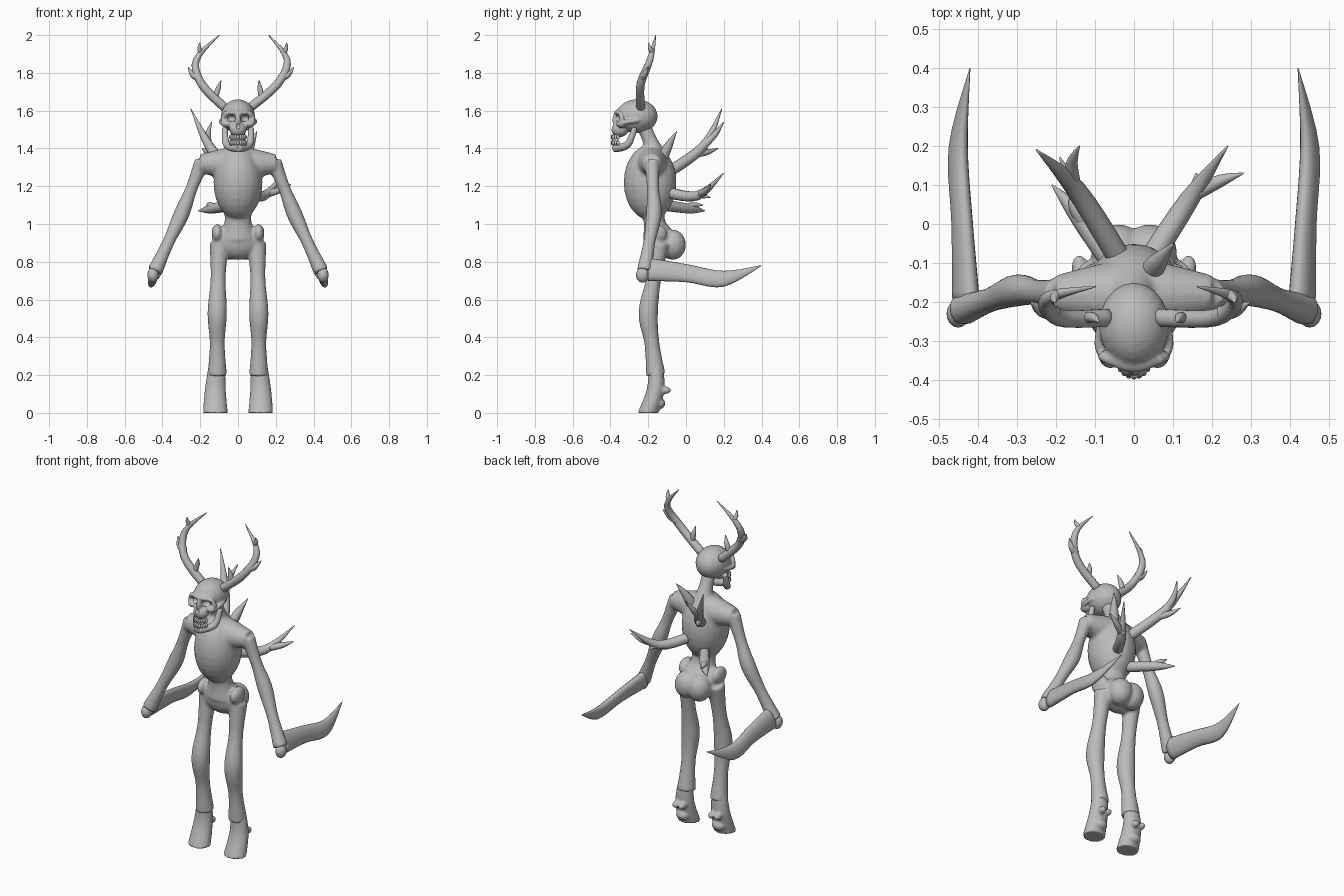
import bpy, bmesh, math
from mathutils import Vector, Matrix
from mathutils.geometry import interpolate_bezier

default_cube = bpy.data.objects.get("Cube")
if default_cube:
    bpy.data.objects.remove(default_cube)

material = bpy.data.materials.new("bone grey")
material.use_nodes = True
grey = (.5, .5, .5, 1)
material.diffuse_color = grey
material.node_tree.nodes["Principled BSDF"].inputs["Base Color"].default_value = grey

X, Y, Z = Matrix.Identity(3)
SIDES = {"left": 1, "right": -1}
TIP = .002


def finish(name, bm):
    """Turn a bmesh into a smooth grey object."""
    bmesh.ops.recalc_face_normals(bm, faces=bm.faces)
    for face in bm.faces:
        face.smooth = True
    mesh = bpy.data.meshes.new(name)
    bm.to_mesh(mesh)
    bm.free()
    mesh.materials.append(material)
    ob = bpy.data.objects.new(name, mesh)
    bpy.context.collection.objects.link(ob)
    return ob


def smooth_path(points, steps=6):
    """Pass a smooth curve through a few points."""
    points = [Vector(p) for p in points]
    last = len(points) - 1
    slopes = [(points[min(i + 1, last)] - points[max(i - 1, 0)]) / 6 for i in range(last + 1)]
    path = [points[0]]
    for i in range(last):
        a, b = points[i], points[i + 1]
        path += interpolate_bezier(a, a + slopes[i], b - slopes[i + 1], b, steps)[1:]
    return path


def loft(name, points, radii, side=1, ref=Y, tangent=None, flat=1, sides=16):
    """Skin rings of changing radius along a path; flat squashes the rings."""
    path = smooth_path(points)
    sizes = [max(v.x, TIP) for v in smooth_path([(r, 0, 0) for r in radii])]
    bm, rings = bmesh.new(), []
    for i, centre in enumerate(path):
        along = tangent or path[min(i + 1, len(path) - 1)] - path[max(i - 1, 0)]
        u = ref.cross(along).normalized()
        v = along.cross(u).normalized() * flat
        ring = []
        for k in range(sides):
            angle = math.tau * k / sides
            co = centre + (u * math.cos(angle) + v * math.sin(angle)) * sizes[i]
            ring.append(bm.verts.new((co.x * side, co.y, co.z)))
        rings.append(ring)
    for low, high in zip(rings, rings[1:]):
        for k in range(sides):
            bm.faces.new((low[k - 1], low[k], high[k], high[k - 1]))
    bm.faces.new(rings[0])
    bm.faces.new(rings[-1])
    return finish(name, bm)


def limb(name, joints, thick, thin, side):
    """A limb that swells at its joints and narrows between them."""
    points = [Vector(joints[0])]
    for joint in joints[1:]:
        points += [points[-1].lerp(Vector(joint), .5), Vector(joint)]
    return loft(name, points, [thin if i % 2 else thick for i in range(len(points))], side)


def ball(name, centre, radii, side=1):
    x, y, z = centre
    bm = bmesh.new()
    bmesh.ops.create_uvsphere(bm, u_segments=20, v_segments=14, radius=1, matrix=Matrix.LocRotScale(
        Vector((x * side, y, z)), None, Vector(radii)))
    return finish(name, bm)


def tine(points, radius, ref=Y):
    """A horn that tapers to a point."""
    radii = [radius * (1 - .6 * (i / (len(points) - 1)) ** 2) for i in range(len(points))]
    return loft("tine", points, radii[:-1] + [TIP], ref=ref, sides=10)


def apply(ob, kind, **settings):
    bpy.context.view_layer.objects.active = ob
    modifier = ob.modifiers.new(kind, kind)
    for key, value in settings.items():
        setattr(modifier, key, value)
    bpy.ops.object.modifier_apply(modifier=modifier.name)


def join(name, parts):
    bpy.ops.object.select_all(action='DESELECT')
    for part in parts:
        part.select_set(True)
    bpy.context.view_layer.objects.active = parts[0]
    bpy.ops.object.join()
    parts[0].name = name
    return parts[0]


def fuse(name, parts, voxel, soften):
    """Blend overlapping volumes into one organic skin."""
    ob = join(name, parts)
    apply(ob, 'REMESH', mode='VOXEL', voxel_size=voxel, use_smooth_shade=True)
    apply(ob, 'SMOOTH', factor=.5, iterations=soften)
    return ob


# Body: chest, shoulders, waist, pelvis, neck and limbs in one skin
body = [
    ball("chest", (0, -.19, 1.22), (.13, .14, .2)),
    loft("shoulder_yoke", [(-.2, -.18, 1.32), (0, -.18, 1.32), (.2, -.18, 1.32)], (.05, .09, .05), ref=Z),
    loft("waist", [(0, -.18, 1.15), (0, -.17, 1.03), (0, -.15, .93)], (.1, .07, .1), flat=.8),
    ball("pelvis", (0, -.14, .91), (.12, .08, .1)),
    loft("neck", [(0, -.17, 1.36), (0, -.19, 1.44), (0, -.24, 1.55)], (.07, .04, .04)),
]
for side in SIDES.values():
    body += [
        ball("buttock", (.04, -.07, .89), (.07, .07, .08), side),
        ball("hip_crest", (.11, -.16, .95), (.03, .06, .05), side),
        limb("arm", [(.19, -.18, 1.33), (.3, -.17, 1.05), (.44, -.22, .75)], .042, .032, side),
        limb("leg", [(.1, -.14, .9), (.11, -.2, .53), (.11, -.16, .2)], .052, .04, side),
    ]
fuse("body", body, .009, 5)

for tag, side in SIDES.items():
    # Hoof with a heel and two dewclaws
    hoof = [loft("hoof", [(.11, -.16, .27), (.12, -.16, .13), (.12, -.2, 0)], (.043, .055, .066),
                 side, tangent=Z, flat=.85),
            ball("heel", (.12, -.14, .05), (.04, .03, .03), side)]
    hoof += [ball("dewclaw", (x, -.11, .12), (.02, .03, .02), side) for x in (.1, .14)]
    fuse(tag + "_hoof", hoof, .007, 2)

    # Curved blade swept back from the hand
    blade = [loft("blade", [(.43, -.2, .76), (.44, 0, .74), (.45, .2, .71), (.42, .4, .78)],
                  (.064, .05, .044, TIP), side, ref=Vector((1, 0, .3)), tangent=Y, flat=.5),
             ball("hand", (.45, -.23, .73), (.03, .035, .04), side)]
    join(tag + "_blade", blade)

# Skull: cranium, brow, cheeks and upper jaw
skull = [ball("cranium", (0, -.26, 1.57), (.09, .11, .09)),
         ball("brow", (0, -.34, 1.59), (.07, .04, .02)),
         ball("nose_bridge", (0, -.37, 1.55), (.015, .02, .04)),
         ball("upper_jaw", (0, -.35, 1.5), (.045, .045, .04))]
for side in SIDES.values():
    skull += [ball("cheekbone", (.06, -.34, 1.53), (.03, .03, .02), side),
              loft("cheek_arch", [(.07, -.35, 1.53), (.09, -.31, 1.54), (.08, -.25, 1.55)],
                   (.014, .012, .014), side, ref=Z),
              loft("eye_rim", [(.06, -.35, 1.59), (.08, -.34, 1.56), (.07, -.35, 1.53)],
                   (.014, .012, .014), side)]
skull = fuse("skull", skull, .006, 2)

# Eye sockets and nose hollow
cutters = [ball("socket_cutter", (.037, -.37, 1.56), (.025, .04, .02), side) for side in SIDES.values()]
cutters.append(ball("nose_cutter", (0, -.4, 1.52), (.014, .02, .02)))
for cutter in cutters:
    cutter.hide_render = True
    apply(skull, 'BOOLEAN', operation='DIFFERENCE', object=cutter)
    bpy.data.objects.remove(cutter)
bpy.ops.object.select_all(action='DESELECT')
skull.select_set(True)
bpy.ops.object.shade_smooth_by_angle(angle=.8)

# Open lower jaw and two curved rows of teeth
fuse("lower_jaw", [loft("jaw_half", [(.07, -.27, 1.51), (.06, -.31, 1.42), (0, -.38, 1.4)],
                        (.015, .02, .022), side, ref=X) for side in SIDES.values()], .006, 2)
teeth = []
for height in (1.46, 1.43):
    for i in range(-4, 5):
        angle = i / 3
        spot = (.04 * math.sin(angle), -.35 - .04 * math.cos(angle), height)
        teeth.append(ball("tooth", spot, (.008, .008, .014)))
join("teeth", teeth)

# Antlers: a main beam and three tines each, both swaying a little to the left
antler = [([(.06, -.24, 1.61), (.2, -.24, 1.74), (.24, -.19, 1.87), (.13, -.16, 2)], .024),
          ([(.21, -.23, 1.77), (.25, -.22, 1.79), (.28, -.2, 1.83)], .02),
          ([(.22, -.18, 1.91), (.23, -.19, 1.93), (.23, -.2, 1.96)], .013),
          ([(.12, -.24, 1.68), (.11, -.24, 1.72), (.1, -.25, 1.76)], .015)]
for tag, side in SIDES.items():
    join(tag + "_antler", [
        tine([(side * x + .09 * (z - 1.65), y, z) for x, y, z in points], radius)
        for points, radius in antler])

# Forked branches growing out of the back
branches = {
    "upper_branch": [[(-.03, -.1, 1.27), (-.15, .09, 1.41), (-.25, .19, 1.61)],
                     [(-.15, .08, 1.4), (-.16, .15, 1.47), (-.14, .2, 1.54)],
                     [(-.12, .05, 1.37), (-.16, .11, 1.38), (-.19, .17, 1.4)]],
    "middle_branch": [[(.03, -.11, 1.17), (.14, .06, 1.15), (.24, .2, 1.27)],
                      [(.16, .08, 1.16), (.22, .11, 1.18), (.28, .13, 1.21)],
                      [(.12, .03, 1.15), (.15, .08, 1.15), (.16, .13, 1.14)]],
    "lower_branch": [[(-.04, -.12, 1.1), (-.14, .02, 1.08), (-.21, .1, 1.07)],
                     [(-.11, -.02, 1.08), (-.15, .04, 1.1), (-.16, .09, 1.1)]],
    "shoulder_branch": [[(.03, -.14, 1.31), (.06, -.1, 1.4), (.1, -.05, 1.49)]],
}
for name, (stem, *forks) in branches.items():
    join(name, [tine(stem, .03, Z)] + [tine(fork, .019, Z) for fork in forks])
